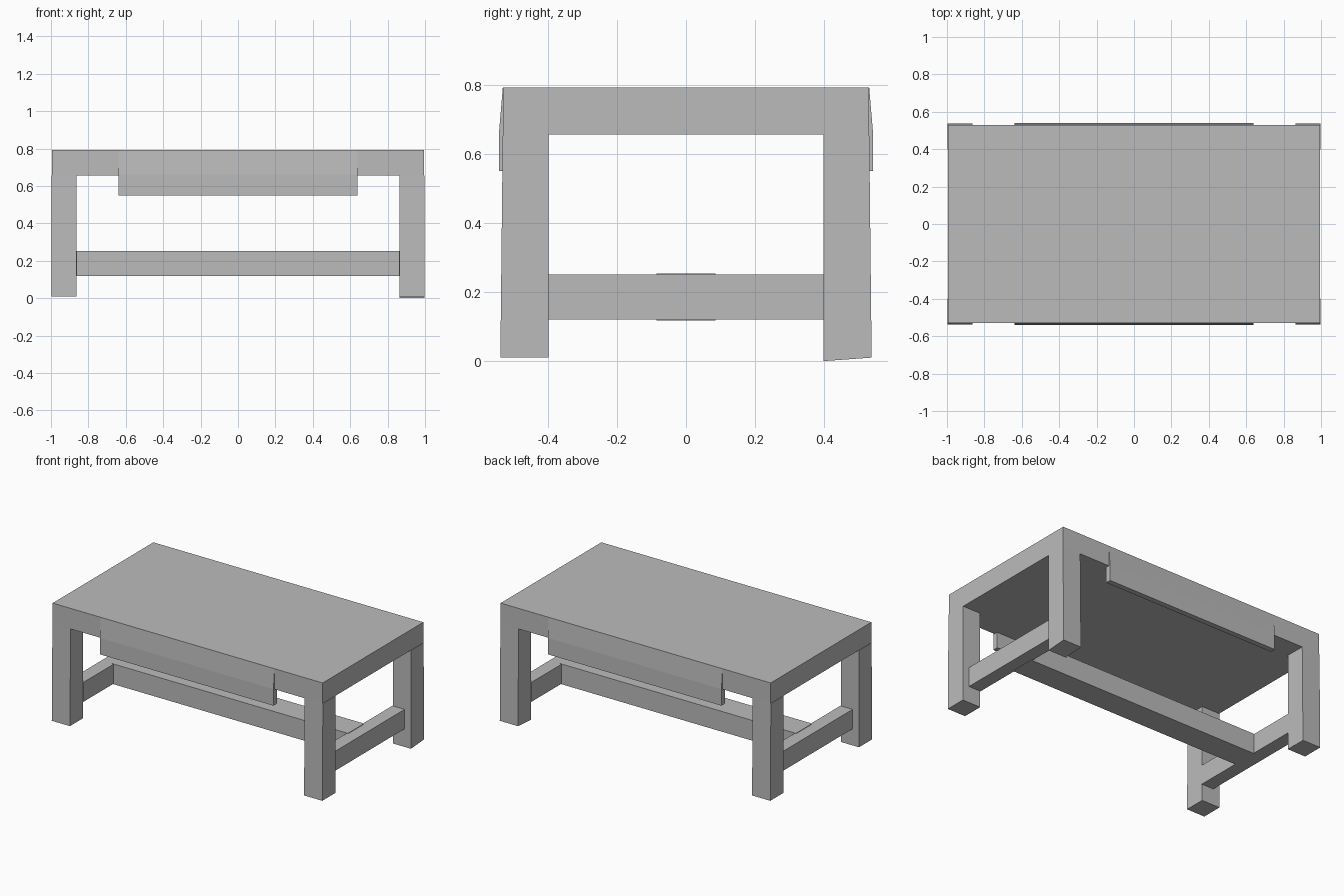
import bpy, bmesh
from mathutils import Vector

if "Cube" in bpy.data.objects:
    bpy.data.objects.remove(bpy.data.objects["Cube"], do_unlink=True)

GREY = (0.5, 0.5, 0.5, 1)
mat = bpy.data.materials.new("plain grey")
mat.use_nodes = True
mat.diffuse_color = GREY
mat.node_tree.nodes["Principled BSDF"].inputs["Base Color"].default_value = GREY


def finish(name, bm):
    bmesh.ops.recalc_face_normals(bm, faces=bm.faces[:])
    mesh = bpy.data.meshes.new(name)
    bm.to_mesh(mesh)
    bm.free()
    mesh.materials.append(mat)
    ob = bpy.data.objects.new(name, mesh)
    bpy.context.collection.objects.link(ob)
    return ob


def box(name, lo, hi, adjust=None):
    bm = bmesh.new()
    bmesh.ops.create_cube(bm, size=1)
    lo, hi = Vector(lo), Vector(hi)
    for v in bm.verts:
        v.co = Vector([lo[i] if v.co[i] < 0 else hi[i] for i in range(3)])
        if adjust:
            adjust(v)
    return finish(name, bm)


# Solid table top
top = box("table_top", (-0.995, -0.53, 0.655), (0.995, 0.53, 0.792))


# Square legs, joined flush into the top, with one slightly uneven foot
def leg(sx, sy):
    def shape(v):
        outer = v.co.y > 0.5
        if v.co.z > 0.5 and outer:
            v.co.y = 0.53
        if v.co.z < 0.5 and sx > 0 and sy > 0 and not outer:
            v.co.z = 0.0
        v.co.x *= sx
        v.co.y *= sy
    side = "left" if sx > 0 else "right"
    end = "back" if sy > 0 else "front"
    return box(f"{end}_{side}_leg", (0.863, 0.397, 0.01), (0.997, 0.537, 0.655), shape)


for sx in (-1, 1):
    for sy in (-1, 1):
        leg(sx, sy)

# Side stretchers between front and back legs
for sx, side in ((-1, "right"), (1, "left")):
    x = sorted((0.86 * sx, 0.95 * sx))
    box(f"{side}_stretcher", (x[0], -0.4, 0.12), (x[1], 0.4, 0.25))

# Long centre stretcher
box("centre_stretcher", (-0.87, -0.085, 0.118), (0.87, 0.085, 0.253))

# Thin aprons that lean out from the top edge, then drop straight
PROFILE = [(0.53, 0.79), (0.541, 0.66), (0.541, 0.55), (0.505, 0.55), (0.505, 0.79)]
for sy, end in ((-1, "front"), (1, "back")):
    bm = bmesh.new()
    face = bm.faces.new([bm.verts.new((-0.64, y * sy, z)) for y, z in PROFILE])
    new = bmesh.ops.extrude_face_region(bm, geom=[face])["geom"]
    moved = [g for g in new if isinstance(g, bmesh.types.BMVert)]
    bmesh.ops.translate(bm, verts=moved, vec=(1.28, 0, 0))
    finish(f"{end}_apron", bm)
